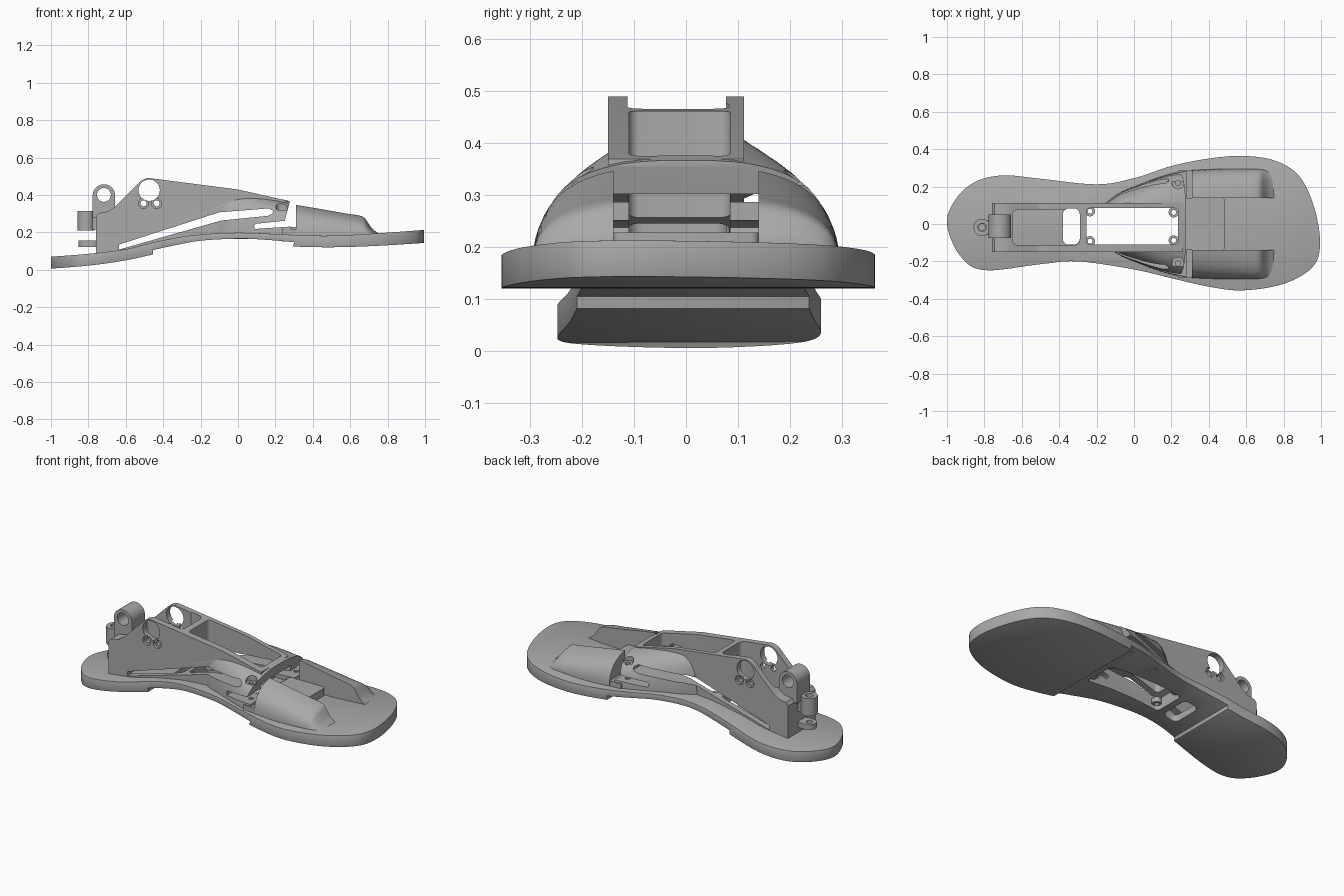
import bpy, bmesh, math
from mathutils import Vector, Matrix

if "Cube" in bpy.data.objects:
    bpy.data.objects.remove(bpy.data.objects["Cube"], do_unlink=True)

grey = bpy.data.materials.new("satin grey")
grey.use_nodes = True
grey.diffuse_color = (0.4, 0.4, 0.4, 1)
grey.node_tree.nodes["Principled BSDF"].inputs["Base Color"].default_value = (0.4, 0.4, 0.4, 1)


def make(name, bm):
    bmesh.ops.recalc_face_normals(bm, faces=bm.faces)
    mesh = bpy.data.meshes.new(name)
    bm.to_mesh(mesh)
    bm.free()
    mesh.materials.append(grey)
    obj = bpy.data.objects.new(name, mesh)
    bpy.context.collection.objects.link(obj)
    return obj


def loft(name, rings):
    bm = bmesh.new()
    loops = [[bm.verts.new(p) for p in ring] for ring in rings]
    n = len(loops[0])
    for a, b in zip(loops, loops[1:]):
        for i in range(n):
            j = (i + 1) % n
            bm.faces.new((a[i], a[j], b[j], b[i]))
    bm.faces.new(loops[0])
    bm.faces.new(loops[-1])
    return make(name, bm)


def side_prism(name, pts, y0, y1):
    return loft(name, [[(x, y, z) for x, z in pts] for y in (y0, y1)])


def box(name, x0, x1, y0, y1, z0, z1, r=0.0):
    # Box with optional rounded vertical corners
    pts = []
    for cx, cy, start in ((x1 - r, y1 - r, 0), (x0 + r, y1 - r, 90),
                          (x0 + r, y0 + r, 180), (x1 - r, y0 + r, 270)):
        for k in range(6 if r else 1):
            a = math.radians(start + k * 18)
            pts.append((cx + r * math.cos(a), cy + r * math.sin(a)))
    return loft(name, [[(x, y, z) for x, y in pts] for z in (z0, z1)])


def rod(name, centre, r, length, axis="Z"):
    bm = bmesh.new()
    bmesh.ops.create_cone(bm, cap_ends=True, segments=40, radius1=r, radius2=r, depth=length)
    turn = Matrix.Rotation(math.pi / 2, 4, "X") if axis == "Y" else Matrix()
    bmesh.ops.transform(bm, matrix=Matrix.Translation(centre) @ turn, verts=bm.verts)
    return make(name, bm)


def combine(target, tools, operation="DIFFERENCE"):
    for tool in tools:
        tool.hide_render = True
        mod = target.modifiers.new("bool", "BOOLEAN")
        mod.operation, mod.solver, mod.object = operation, "EXACT", tool
        bpy.context.view_layer.objects.active = target
        bpy.ops.object.modifier_apply(modifier=mod.name)
        bpy.data.objects.remove(tool, do_unlink=True)


def spline(pts, closed=False, steps=6):
    n = len(pts)
    get = (lambda i: Vector(pts[i % n])) if closed else (lambda i: Vector(pts[max(0, min(n - 1, i))]))
    out = []
    for i in range(n if closed else n - 1):
        a, b, c, d = (get(i + k) for k in (-1, 0, 1, 2))
        for s in range(steps):
            t = s / steps
            out.append(0.5 * (2 * b + (c - a) * t + (2 * a - 5 * b + 4 * c - d) * t * t
                              + (3 * b - a - 3 * c + d) * t ** 3))
    return out if closed else out + [get(n - 1)]


def shell(name, stations, power):
    # Rounded cover lofted through (x, half width, height) stations
    rings = []
    for x, w, h in spline(stations, steps=4):
        ring = []
        for k in range(33):
            a = math.pi * k / 32
            c, s = math.cos(a), math.sin(a)
            y = math.copysign(abs(c) ** (2 / power), c) * w
            ring.append((x, y, 0.165 + (h - 0.165) * abs(s) ** (2 / power)))
        rings.append(ring)
    return loft(name, rings)


# Sole: side profile trimmed to the footprint
top = spline([(-1.05, .066), (-.8, .085), (-.6, .11), (-.45, .147), (-.25, .183), (0, .198),
              (.3, .186), (.5, .182), (.75, .195), (1.05, .217)])
arch = spline([(.3, .147), (.15, .16), (0, .166), (-.2, .155), (-.35, .128), (-.455, .105)])
heel = spline([(-.455, .082), (-.6, .05), (-.8, .022), (-1.05, .002)])
ball = spline([(1.05, .147), (.75, .128), (.5, .12), (.295, .124)])
sole = side_prism("sole", [tuple(p) for p in top + ball + arch + heel], -.5, .5)
foot = spline([(-1, 0), (-.955, .13), (-.85, .225), (-.7, .26), (-.5, .242), (-.2, .212), (0, .245),
               (.2, .31), (.4, .35), (.58, .364), (.75, .34), (.88, .26), (.96, .1), (.995, -.1),
               (.955, -.23), (.8, -.32), (.58, -.355), (.4, -.335), (.2, -.29), (0, -.243),
               (-.3, -.2), (-.5, -.215), (-.8, -.247), (-.93, -.17)], closed=True)
combine(sole, [loft("footprint", [[(x, y, z) for x, y in foot] for z in (-.2, .5)])], "INTERSECT")
bevel = sole.modifiers.new("soft rim", "BEVEL")
bevel.width, bevel.segments, bevel.angle_limit = .006, 2, math.radians(50)
bpy.context.view_layer.objects.active = sole
bpy.ops.object.modifier_apply(modifier=bevel.name)


def openings():
    return [box("arch_opening", -.255, .235, -.11, .085, -.1, .8, .02),
            box("heel_opening", -.38, -.29, -.11, .083, -.1, .8, .03)]


combine(sole, openings())

# Ankle frame with flared midfoot cover
knuckle = [(-.475 + .07 * math.cos(math.radians(a)), .42 + .07 * math.sin(math.radians(a)))
           for a in range(140, 75, -8)]
frame = side_prism("ankle_frame", [(-.76, .075), (-.76, .285), (-.745, .303), (-.695, .312), (-.66, .335)]
                   + knuckle + [(0, .429), (.26, .37), (.26, .17), (-.1, .17), (-.45, .12), (-.65, .08)],
                   -.15, .112)
combine(frame, [shell("midfoot_cover", [(-.16, .105, .4), (-.08, .165, .433), (0, .2, .425),
                                        (.15, .256, .396), (.28, .287, .366)], 2.8)], "UNION")
cavities = openings() + [
    box("heel_cavity", -.65, -.29, -.113, .077, .02, .8, .03),
    box("front_passage", .15, .4, -.14, .14, .2, .302)]
slots = [
    side_prism("long_slot", [(-.635, .108), (-.635, .135), (-.1, .307), (.165, .328), (.187, .315),
                             (.185, .3), (.16, .288), (-.09, .263)], -.5, .5),
    side_prism("short_slot", [(.09, .218), (.085, .238), (.1, .246), (.25, .262), (.275, .355),
                              (.275, .5), (.5, .5), (.5, .232), (.3, .232)], -.5, .5)]
holes = [rod("pivot_hole", (-.475, 0, .425), .057, 1, "Y")]
holes += [rod("pin_hole", (x, 0, .355), .016, 1, "Y") for x in (-.505, -.435)]
holes += [rod("pin_recess", (x, y, .355), .027, .03, "Y") for x in (-.505, -.435) for y in (-.15, .112)]
holes += [rod("screw_hole", (.235, y, .4), .032, .16) for y in (-.21, .22)]
holes += [rod("screw_shaft", (.235, y, .3), .014, .16) for y in (-.21, .22)]
combine(frame, cavities + slots + holes)

# Toe rails beside an open channel
toe = shell("toe_rails", [(.31, .289, .356), (.45, .294, .331), (.58, .295, .307), (.665, .294, .291),
                          (.695, .292, .255), (.72, .29, .22), (.77, .288, .18)], 2.8)
combine(toe, [box("toe_channel", .2, .9, -.14, .14, .1, .6)])
hinge_plate = box("hinge_plate", .25, .485, -.14, .14, .15, .228, .015)
hinge_web = box("hinge_web", .235, .33, -.285, .285, .15, .218)

# Rear lug, boss and tab
lug = rod("rear_lug", (-.717, -.012, .397), .06, .125, "Y")
combine(lug, [box("lug_stem", -.777, -.657, -.0745, .0505, .28, .397)], "UNION")
combine(lug, [rod("lug_hole", (-.717, 0, .4), .037, .5, "Y")])
boss = rod("rear_boss", (-.812, -.018, .262), .046, .105)
combine(boss, [box("boss_neck", -.812, -.74, -.05, .014, .215, .31)], "UNION")
combine(boss, [rod("boss_hole", (-.812, -.018, .26), .022, .5)])
tab = box("rear_tab", -.852, -.74, -.058, .022, .122, .155, .038)
combine(tab, [rod("tab_hole", (-.812, -.018, .14), .018, .3)])

# Drilled corner ears in the arch opening
parts = [sole, frame, toe, hinge_plate, hinge_web, lug, boss, tab]
for i, (x, y) in enumerate(((-.235, .068), (-.235, -.092), (.212, .062), (.212, -.088))):
    ear = rod(f"corner_ear_{i + 1}", (x, y, .19), .027, .03)
    combine(ear, [rod("ear_hole", (x, y, .19), .013, .2)])
    parts.append(ear)

for obj in parts:
    bpy.ops.object.select_all(action="DESELECT")
    obj.select_set(True)
    bpy.context.view_layer.objects.active = obj
    bpy.ops.object.shade_smooth_by_angle(angle=math.radians(30))
